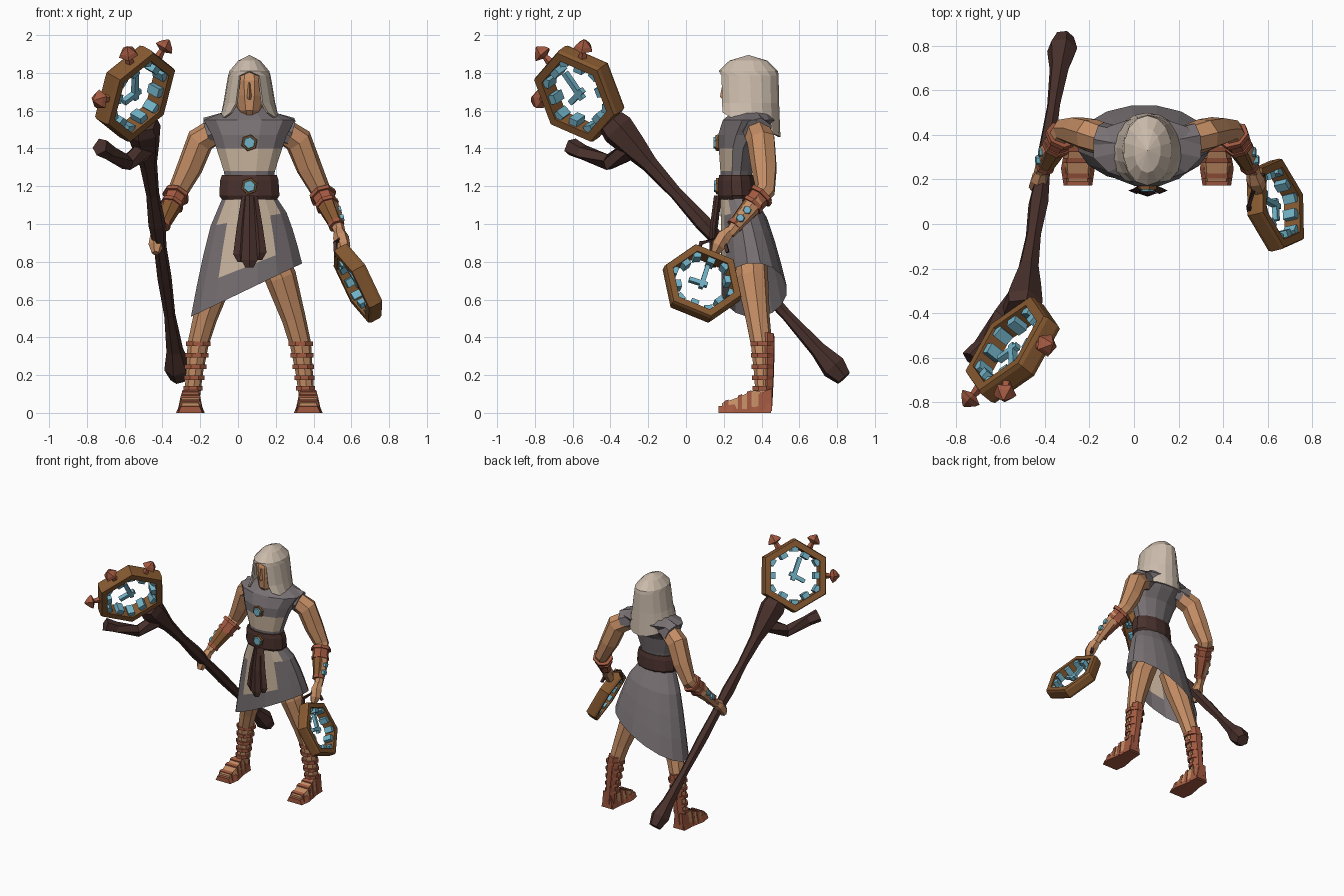
import bpy, bmesh, math
from mathutils import Vector, Matrix

if "Cube" in bpy.data.objects:
    bpy.data.objects.remove(bpy.data.objects["Cube"])

CX = 0.06  # middle of the figure

def material(name, rgb):
    m = bpy.data.materials.new(name)
    m.diffuse_color = (*rgb, 1)
    m.use_nodes = True
    m.node_tree.nodes["Principled BSDF"].inputs["Base Color"].default_value = m.diffuse_color
    return m

SKIN = material("skin", (0.56, 0.27, 0.13))
GREY = material("grey_cloth", (0.19, 0.165, 0.175))
CREAM = material("cream_cloth", (0.60, 0.47, 0.35))
HAIR = material("pale_hair", (0.60, 0.50, 0.41))
DARK = material("dark_wood", (0.066, 0.030, 0.025))
WOOD = material("golden_wood", (0.24, 0.10, 0.03))
COPPER = material("copper_leather", (0.36, 0.10, 0.052))
TEAL = material("teal", (0.17, 0.45, 0.57))

def finish(name, bm, mats, rule=None):
    bmesh.ops.remove_doubles(bm, verts=bm.verts, dist=1e-4)
    bmesh.ops.recalc_face_normals(bm, faces=bm.faces)
    if rule:
        for f in bm.faces:
            f.material_index = rule(f.calc_center_median(), f.normal)
    me = bpy.data.meshes.new(name)
    bm.to_mesh(me)
    bm.free()
    ob = bpy.data.objects.new(name, me)
    for m in mats if isinstance(mats, list) else [mats]:
        me.materials.append(m)
    bpy.context.collection.objects.link(ob)
    return ob

def bridge(name, rings, mats, closed=True, caps=True, rule=None):
    """Skin a list of point rings."""
    bm = bmesh.new()
    vs = [[bm.verts.new(p) for p in r] for r in rings]
    n = len(vs[0])
    for a, b in zip(vs, vs[1:]):
        for i in range(n if closed else n - 1):
            j = (i + 1) % n
            bm.faces.new((a[i], a[j], b[j], b[i]))
    if caps:
        bm.faces.new(vs[0])
        bm.faces.new(vs[-1])
    return finish(name, bm, mats, rule)

def stack(name, rows, mats, n=12, rule=None, x=CX):
    """Horizontal ellipses: (z, centre y, half width, half depth)."""
    rings = [[(x + rx * math.sin(math.tau * (i + .5) / n),
               cy - ry * math.cos(math.tau * (i + .5) / n), z) for i in range(n)]
             for z, cy, rx, ry in rows]
    return bridge(name, rings, mats, rule=rule)

def tube(name, pts, mats, n=6, rule=None):
    """Tapered tube through (x, y, z, radius)."""
    ps = [Vector(p[:3]) for p in pts]
    rings = []
    for i, p in enumerate(ps):
        d = (ps[min(i + 1, len(ps) - 1)] - ps[max(i - 1, 0)]).normalized()
        a = d.cross(Vector((0.3, 1, 0.1))).normalized()
        b = d.cross(a)
        turns = [math.tau * (k + .5) / n for k in range(n)]
        rings.append([p + pts[i][3] * (a * math.cos(t) + b * math.sin(t)) for t in turns])
    return bridge(name, rings, mats, rule=rule)

def box(name, size, mat, matrix):
    bm = bmesh.new()
    bmesh.ops.create_cube(bm, size=1)
    bmesh.ops.transform(bm, matrix=matrix @ Matrix.Diagonal((*size, 1)), verts=bm.verts)
    return finish(name, bm, mat)

def clock(name, centre, normal, rot, R, depth, long_hand, short_hand, spikes=()):
    """Hexagonal frame with twelve inner teeth and two hands."""
    n = Vector(normal).normalized()
    u = (Vector((0, 0, 1)) - n * n.z).normalized()
    M = Matrix((u.cross(n), u, n)).transposed().to_4x4()
    M.translation = centre
    rad = math.radians

    def hexa(q, h):
        turns = [rad(rot + 30 + 60 * k) for k in range(6)]
        return [M @ Vector((q * math.cos(t), q * math.sin(t), h)) for t in turns]
    h, q = depth / 2, R * .79
    bridge(name + "_frame", [hexa(R * .97, h), hexa(R, h * .6), hexa(R, -h * .6), hexa(R * .97, -h),
                             hexa(q, -h), hexa(q, h), hexa(R * .97, h)], WOOD, caps=False)
    for k in range(12):
        edge = q * .866 / math.cos(rad((30 * k + 30) % 60 - 30))
        box(name + "_tooth", (R * .2, R * .19, depth * .75), TEAL,
            M @ Matrix.Rotation(rad(rot + 30 * k), 4, 'Z') @ Matrix.Translation((edge - R * .04, 0, 0)))
    for tag, a, length in (("long", long_hand, .64), ("short", short_hand, .46)):
        box(f"{name}_{tag}_hand", (R * length, R * .11, R * .11), TEAL,
            M @ Matrix.Rotation(rad(a), 4, 'Z') @ Matrix.Translation((R * (length / 2 - .13), 0, 0)))
    for a in spikes:
        d = Vector((math.cos(rad(a)), math.sin(rad(a)), 0))
        tube(name + "_spike", [(*(M @ (d * s)), w) for s, w in
             ((R * .84, .026), (.268, .017), (.284, .054), (.305, .042), (.338, .006))], COPPER, 5)

# staff: shaft, hooked branch and clock head
A, B = Vector((-.315, .83, .19)), Vector((-.50, -.36, 1.50))
tube("staff_shaft", [(*A.lerp(B, t), w) for t, w in
     ((-.005, .045), (.04, .07), (.11, .045), (.25, .03), (.4, .038), (.52, .034), (.62, .046),
      (.74, .035), (.86, .047), (.93, .072), (1, .093), (1.03, .08))], DARK)
tube("staff_hook", [(-.48, -.28, 1.40, .055), (-.59, -.41, 1.325, .045),
                    (-.68, -.55, 1.38, .042), (-.73, -.61, 1.41, .05)], DARK, 5)
clock("staff_clock", (-.545, -.565, 1.69), (.72, -.57, -.40), 7, .265, .10, 116, 215, (67, 127, 187))

# hand clock and its grip
clock("hand_clock", (.635, .085, .685), (.86, .20, .45), 5, .22, .08, 68, 160)
tube("hand_clock_grip", [(.52, .06, .83, .013), (.515, .08, .90, .013),
                         (.55, .20, .93, .013), (.58, .22, .85, .013)], DARK, 4)

# tunic with a cream midriff
stack("tunic_chest", [(1.22, .265, .13, .08), (1.28, .267, .14, .088), (1.40, .275, .18, .105),
                      (1.47, .30, .205, .135), (1.55, .335, .25, .145), (1.60, .35, .12, .10),
                      (1.63, .35, .07, .07)], [GREY, CREAM],
      rule=lambda c, n: int(1.28 < c.z < 1.40 and n.y < -.2 and abs(c.x - CX) < .15))

# skirt with a slanting hem and a cream front
skirt = []
for t in (0, .25, .5, .75, 1):
    ring, w = [], t ** .65
    for i in range(16):
        a = math.tau * (i + .5) / 16
        s, c = math.sin(a), math.cos(a)
        ring.append((CX - .015 * t + s * (.14 + .16 * w), .27 + .09 * w - c * (.09 + .085 * w),
                     1.15 + (.144 * s - .5) * t))
    skirt.append(ring)
bridge("skirt", skirt, [GREY, CREAM], caps=False,
       rule=lambda c, n: int(c.y < .30 and abs(c.x - CX) < .145 - .07 * (c.z - .75) and c.z > .76))

# belt, buckle, brooch and hanging ribbons
stack("belt", [(1.13, .27, .15, .095), (1.15, .27, .165, .105), (1.23, .267, .16, .10),
               (1.26, .265, .15, .092)], DARK)
for name, y, z, w in (("buckle", .163, 1.20, .036), ("brooch", .160, 1.43, .035)):
    tube(name + "_rim", [(CX, y + .02, z, w + .011), (CX, y - .004, z, w + .007)], WOOD, 6)
    tube(name + "_gem", [(CX, y, z, w), (CX, y - .014, z, w * .85)], TEAL, 6)
for dx, end, w in ((-.045, .80, .03), (.05, .81, .03), (0, .77, .036)):
    y = .155 - (.012 if dx == 0 else 0)
    bridge("belt_ribbon", [[(CX + dx * k - w * q, y + yo, z), (CX + dx * k, y + yo - .015, z),
                            (CX + dx * k + w * q, y + yo, z), (CX + dx * k, y + yo + .015, z)]
                           for z, k, q, yo in ((1.15, .5, .6, .02), (.98, .9, .9, -.002),
                                               (end + .04, 1.1, 1.2, -.005), (end, 1, .6, 0))], DARK)

# head, nose and long hair
stack("neck", [(1.56, .34, .06, .06), (1.66, .33, .055, .06)], SKIN, 8)
stack("head", [(1.57, .29, .04, .06), (1.60, .29, .06, .085), (1.68, .305, .085, .105),
               (1.76, .31, .09, .11), (1.84, .32, .06, .09)], SKIN, 10)
bridge("nose", [[(CX - w, .22, z), (CX, y, z), (CX + w, .22, z)] for z, w, y in
                ((1.66, .018, .195), (1.675, .02, .18), (1.75, .01, .195))], SKIN)
hair = []
for z, rx, ry, spread in ((1.895, 0, 0, 180), (1.865, .06, .10, 180), (1.81, .108, .157, 180),
                          (1.785, .113, .16, 152), (1.64, .138, .163, 149), (1.46, .165, .170, 143)):
    ring = []
    for f in [(i - 7) / 7 for i in range(15)]:
        a = math.radians(f * spread)
        rise = .13 * abs(f) ** 1.5 if z < 1.5 else 0
        ring.append((CX + rx * math.sin(a), .33 + ry * math.cos(a), z + rise))
    hair.append(ring)
hood = bridge("hair", hair, HAIR, closed=False, caps=False)
hood.modifiers.new("thickness", 'SOLIDIFY').thickness = .012

# arms and legs, both sides
for s, side in ((-1, "right"), (1, "left")):
    def P(dx, y, z, *r):
        return (CX + s * dx, y, z, *r)
    tube(side + "_shoulder_cloth", [P(.08, .355, 1.535, .07), P(.215, .38, 1.487, .08)], GREY, 7)
    tube(side + "_arm", [P(.15, .365, 1.51, .07), P(.26, .40, 1.44, .077), P(.315, .415, 1.30, .07),
                         P(.375, .42, 1.18, .055), P(.44, .33, 1.07, .045), P(.48, .23, .95, .03)], SKIN, 7)
    E, W = Vector(P(.375, .42, 1.18)), Vector(P(.48, .22, .95))
    tube(side + "_bracer", [(*E.lerp(W, t), w) for t, w in ((.1, .062), (.4, .054), (.82, .038))],
         [COPPER, WOOD], 7, rule=lambda c, n: int(c.z < 1.08 and n.y < -.3))
    for t, w in ((.13, .073), (.34, .064), (.8, .044)):
        tube(side + "_bracer_band", [(*E.lerp(W, t - .035), w), (*E.lerp(W, t + .035), w)], COPPER, 7)
    for t, w in ((.48, .052), (.66, .047)):
        g = E.lerp(W, t)
        tube(side + "_bracer_gem", [(g.x + s * (w - .02), g.y, g.z, .028),
                                    (g.x + s * (w + .01), g.y, g.z + .005, .02)], TEAL, 6)
    tube(side + "_hand", [P(.475, .235, .965, .028), P(.485, .20, .93, .042),
                          P(.495, .17, .885, .04), P(.495, .15, .845, .022)], SKIN, 6)
    tube(side + "_leg", [P(.10, .345, .86, .08), P(.165, .35, .72, .085), P(.235, .38, .50, .064),
                         P(.272, .40, .36, .056), P(.29, .405, .22, .046), P(.305, .41, .07, .04)], SKIN, 8)
    tube(side + "_greave", [P(.265, .425, .42, .045), P(.275, .422, .34, .051),
                            P(.29, .425, .2, .043), P(.308, .418, .04, .042)], COPPER, 7)
    for z in (.365, .305, .245, .185, .13):
        k = (z - .07) / .29
        stack(side + "_shin_strap", [(z + o, .405, .050 + .02 * k, .053 + .016 * k) for o in (-.012, .012)],
              COPPER, 8, x=CX + s * (.305 - .033 * k))
    # sandals: rows of (y, half width, bottom, top)
    def wedge(name, rows, mat):
        bridge(f"{side}_{name}", [[P(.312 - w, y, lo), P(.312 + w, y, lo), P(.312 + w * .75, y, hi),
                                   P(.312 - w * .75, y, hi)] for y, w, lo, hi in rows], mat)
    wedge("sole", [(.45, .05, 0, .06), (.36, .055, 0, .05), (.25, .076, 0, .045), (.172, .064, 0, .035)], COPPER)
    wedge("foot", [(.44, .04, .02, .10), (.36, .048, .02, .12), (.27, .064, .02, .08), (.19, .056, .02, .052)], SKIN)
    wedge("heel", [(.455, .042, .01, .13), (.385, .052, .01, .10)], COPPER)
    for y, w, hi in ((.335, .058, .117), (.285, .066, .096), (.215, .065, .068)):
        wedge("foot_strap", [(y + .011, w - .002, .01, hi + .003), (y - .011, w + .002, .01, hi - .005)], COPPER)
